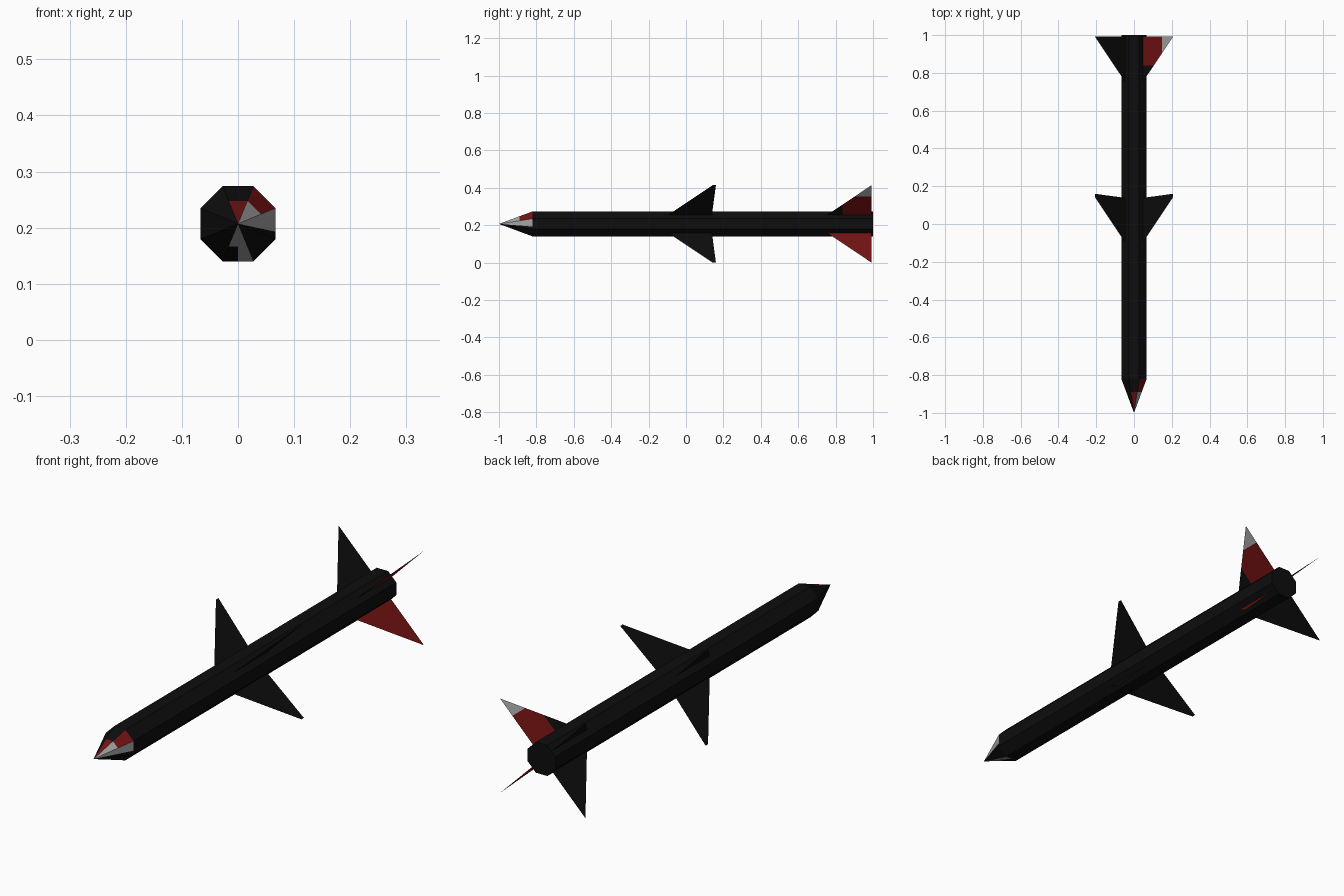
import bpy, bmesh, math
from mathutils import Vector

if "Cube" in bpy.data.objects:
    bpy.data.objects.remove(bpy.data.objects["Cube"])

ZC = 0.207                              # height of the long axis
R = 0.067 / math.cos(math.pi / 8)       # octagon corner radius


def material(name, rgb):
    m = bpy.data.materials.new(name)
    m.diffuse_color = (*rgb, 1)
    m.use_nodes = True
    m.node_tree.nodes["Principled BSDF"].inputs["Base Color"].default_value = m.diffuse_color
    return m


MATS = [material("black paint", (0.004, 0.004, 0.004)),
        material("red paint", (0.17, 0.006, 0.006)),
        material("grey paint", (0.38, 0.38, 0.38))]
BLACK, RED, GREY = range(3)


def finish(bm, name, rule):
    """Turn a bmesh into an object, colouring faces by their centre."""
    for f in bm.faces:
        f.material_index = rule(f.calc_center_median())
    me = bpy.data.meshes.new(name)
    bm.to_mesh(me)
    bm.free()
    for m in MATS:
        me.materials.append(m)
    ob = bpy.data.objects.new(name, me)
    ob.location.z = ZC
    bpy.context.collection.objects.link(ob)
    return ob


def ring(bm, y, r):
    return [bm.verts.new((r * math.cos(a), y, r * math.sin(a)))
            for a in (math.pi / 8 + i * math.pi / 4 for i in range(8))]


def bridge(bm, a, b):
    for i in range(8):
        j = (i + 1) % 8
        bm.faces.new((a[i], a[j], b[j], b[i]))


def cut(bm, co, no):
    bmesh.ops.bisect_plane(bm, geom=bm.verts[:] + bm.edges[:] + bm.faces[:],
                           plane_co=co, plane_no=no, dist=1e-5)


# Octagonal body tube with closed tail
bm = bmesh.new()
front, back = ring(bm, -0.82, R), ring(bm, 1.0, R)
bridge(bm, front, back)
bm.faces.new(back)
bmesh.ops.recalc_face_normals(bm, faces=bm.faces)
for f in bm.faces:
    if f.normal.dot(f.calc_center_median() - Vector((0, 0.1, 0))) < 0:
        f.normal_flip()
finish(bm, "body", lambda c: BLACK)

# Nose cone with painted panels
NOSE_SPLIT = -0.89
bm = bmesh.new()
tip = bm.verts.new((0, -1, 0))
mid = ring(bm, NOSE_SPLIT, R * 0.61)
base = ring(bm, -0.82, R)
for i in range(8):
    bm.faces.new((tip, mid[(i + 1) % 8], mid[i]))
bridge(bm, mid, base)
bmesh.ops.recalc_face_normals(bm, faces=bm.faces)
for f in bm.faces:
    if f.normal.dot(f.calc_center_median() - Vector((0, -0.82, 0))) < 0:
        f.normal_flip()
cut(bm, (0, 0, 0), (1, 0, 0))
cut(bm, (0, 0, 0), (math.sin(math.radians(12)), 0, math.cos(math.radians(12))))


def nose_colour(c):
    ang = math.degrees(math.atan2(c.z, c.x))
    inner = c.y < NOSE_SPLIT
    if 67.5 < ang < 112.5:                       # top panel
        return RED if inner else BLACK
    if 22.5 < ang < 67.5:                        # upper right panel
        return GREY if inner else RED
    if -12 < ang < 22.5:                         # right panel
        return GREY
    if -112.5 < ang < -67.5 and (inner or c.x > 0):   # bottom panel
        return GREY
    return BLACK


finish(bm, "nose_cone", nose_colour)


# Thin fins on the four diagonals
def fin(name, sx, sz, outline, rule=lambda c: BLACK, cuts=()):
    bm = bmesh.new()
    bm.faces.new([bm.verts.new((sx * o, y, sz * o)) for o, y in outline])
    for co, no in cuts:
        cut(bm, co, no)
    finish(bm, name, rule)


MID = [(0.045, -0.1), (0.207, 0.143), (0.207, 0.16), (0.045, 0.138)]
TAIL = [(0.045, 0.75), (0.207, 0.992), (0.045, 0.992)]


def striped(c):
    if c.y < 0.838:
        return BLACK
    return GREY if c.x > 0.147 else RED


for sx, side in ((1, "right"), (-1, "left")):
    for sz, level in ((1, "upper"), (-1, "lower")):
        fin(f"middle_fin_{level}_{side}", sx, sz, MID)
        rule, cuts = (lambda c: BLACK), ()
        if sx > 0 and sz > 0:
            rule = striped
            cuts = (((0, 0.838, 0), (0, 1, 0)), ((0.147, 0, 0), (1, 0, 0)))
        elif sx > 0:
            rule = lambda c: RED
        fin(f"tail_fin_{level}_{side}", sx, sz, TAIL, rule, cuts)
